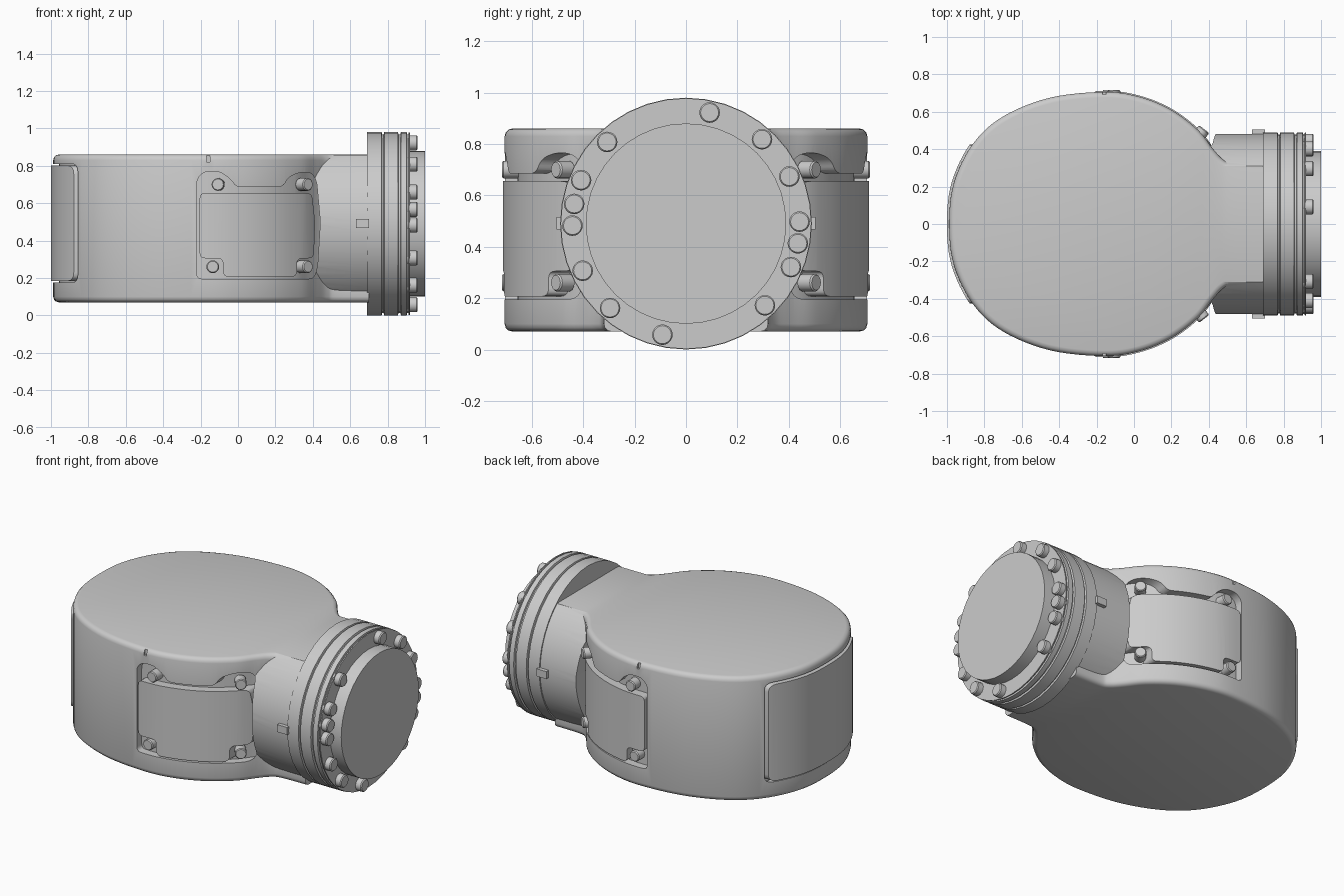
import bpy, bmesh, math
from mathutils import Vector, Matrix

if "Cube" in bpy.data.objects:
    bpy.data.objects.remove(bpy.data.objects["Cube"])

CZ = 0.49  # height of the flange axis


def make(name, verts, faces):
    bm = bmesh.new()
    vs = [bm.verts.new(v) for v in verts]
    for f in faces:
        bm.faces.new([vs[i] for i in f])
    bmesh.ops.recalc_face_normals(bm, faces=bm.faces)
    me = bpy.data.meshes.new(name)
    bm.to_mesh(me)
    bm.free()
    ob = bpy.data.objects.new(name, me)
    bpy.context.collection.objects.link(ob)
    return ob


def loft(name, rings):
    n = len(rings[0])
    verts = [v for r in rings for v in r]
    faces = [(k*n+i, k*n+(i+1) % n, (k+1)*n+(i+1) % n, (k+1)*n+i)
             for k in range(len(rings)-1) for i in range(n)]
    faces += [list(range(n)), list(range(len(verts)-n, len(verts)))]
    return make(name, verts, faces)


def boolean(ob, cutter, op):
    bpy.context.view_layer.objects.active = ob
    m = ob.modifiers.new("cut", 'BOOLEAN')
    m.object, m.operation, m.solver = cutter, op, 'EXACT'
    bpy.ops.object.modifier_apply(modifier=m.name)
    bpy.data.objects.remove(cutter)
    return ob


def smooth(ob, angle=32):
    bpy.ops.object.select_all(action='DESELECT')
    ob.select_set(True)
    bpy.context.view_layer.objects.active = ob
    bpy.ops.object.shade_smooth_by_angle(angle=math.radians(angle))


def rounded(pts, r, n=4):
    out = []
    pts = [Vector(p) for p in pts]
    for i, p in enumerate(pts):
        a, b = pts[i-1]-p, pts[(i+1) % len(pts)]-p
        p0 = p + a.normalized()*min(r, a.length*0.45)
        p1 = p + b.normalized()*min(r, b.length*0.45)
        for k in range(n+1):
            t = k/n
            out.append(p0*(1-t)**2 + p*2*t*(1-t) + p1*t*t)
    return out


def prism(name, pts, axis, a, b):
    def put(p, t):
        return (p[0], t, p[1]) if axis == 'y' else (t, p[0], p[1])
    return loft(name, [[put(p, t) for p in pts] for t in (a, b)])


def box(name, x0, x1, y0, y1, z0, z1):
    return prism(name, [(x0, z0), (x1, z0), (x1, z1), (x0, z1)], 'y', y0, y1)


def lathe(name, prof, seg, cz=CZ):
    # rings revolved about the x axis
    return loft(name, [[(x, r*math.sin(2*math.pi*i/seg), cz+r*math.cos(2*math.pi*i/seg))
                        for i in range(seg)] for x, r in prof])


def bolt(name, pos, direction, r, length):
    prof = [(0, r), (length-0.006, r), (length, r-0.005)]
    ob = lathe(name, prof, 20, 0)
    rot = Vector((1, 0, 0)).rotation_difference(Vector(direction)).to_matrix().to_4x4()
    ob.data.transform(Matrix.Translation(pos) @ rot)
    smooth(ob)


# Plan outline of the housing, half of it, smoothed through a few points
half = [(-0.988, 0), (-0.963, 0.22), (-0.86, 0.43), (-0.70, 0.575), (-0.45, 0.675), (-0.16, 0.706),
        (0.03, 0.68), (0.2, 0.61), (0.34, 0.505), (0.42, 0.405), (0.475, 0.345), (0.53, 0.325), (0.7, 0.32)]
H = [Vector(p) for p in half]
H = [Vector((H[1].x, -H[1].y))] + H + [H[-1] + Vector((0.1, 0))]
curve = []
for i in range(1, len(H)-2):
    p0, p1, p2, p3 = H[i-1:i+3]
    for k in range(6):
        t = k/6
        curve.append(0.5*(2*p1 + (p2-p0)*t + (2*p0-5*p1+4*p2-p3)*t*t + (3*p1-p0-3*p2+p3)*t**3))
curve.append(H[-2])


def outline(off):
    up = []
    for i, p in enumerate(curve):
        a = curve[i-1] if i else Vector((curve[1].x, -curve[1].y))
        b = curve[i+1] if i < len(curve)-1 else p + Vector((0.1, 0))
        t = (b-a).normalized()
        up.append(p + Vector((-t.y, t.x))*off)
    return up + [Vector((p.x, -p.y)) for p in reversed(up[1:])]


def housing(name, layers):
    return loft(name, [[(p.x, p.y, z) for p in outline(o)] for z, o in layers])


def core(off):
    return housing("core", [(-0.3, off), (1.3, off)])


# Main housing with rounded rims, plus round neck clipped flat above and below
body = housing("housing", [(0.07, -0.03), (0.074, -0.015), (0.085, -0.004), (0.10, 0),
                           (0.83, 0), (0.845, -0.004), (0.856, -0.015), (0.86, -0.03)])
neck = lathe("neck", [(0.1, 0.482), (0.7, 0.482)], 64)
boolean(neck, box("clip", 0, 1, -1, 1, 0.0715, 0.8585), 'INTERSECT')
boolean(body, neck, 'UNION')

# Side access covers in recessed pockets, with corner bolts
pocket = [(-0.22, 0.73), (-0.18, 0.77), (-0.10, 0.77), (-0.04, 0.73), (-0.01, 0.685), (0.24, 0.685),
          (0.27, 0.74), (0.33, 0.765), (0.39, 0.765), (0.42, 0.72), (0.44, 0.5), (0.425, 0.26),
          (0.405, 0.195), (-0.22, 0.195)]
cover = [(-0.205, 0.655), (0.395, 0.655), (0.412, 0.5), (0.405, 0.305), (0.315, 0.305), (0.315, 0.207),
         (-0.08, 0.207), (-0.08, 0.305), (-0.205, 0.305)]
for s, side in ((-1, "front"), (1, "back")):
    cut = prism("pocket", rounded(pocket, 0.03), 'y', 0.2*s, s)
    boolean(cut, core(-0.05), 'DIFFERENCE')
    boolean(body, cut, 'DIFFERENCE')
    c = prism(side + "_cover", rounded(cover, 0.03), 'y', 0.2*s, s)
    smooth(boolean(c, core(0.006), 'INTERSECT'))
    for x, y, z, ang in ((-0.105, 0.65, 0.70, 92), (0.335, 0.455, 0.70, 52),
                         (-0.135, 0.65, 0.26, 90), (0.335, 0.455, 0.26, 52)):
        a = math.radians(ang)
        bolt(side + "_cover_bolt", (x, y*s, z), (math.cos(a), math.sin(a)*s, 0), 0.034, 0.066)
    # small rim notch and locating pin on the neck
    boolean(body, box("notch", -0.168, -0.15, 0.693*s, s, 0.82, 1), 'DIFFERENCE')
    box(side + "_pin", 0.63, 0.7, 0.4*s, 0.505*s, 0.468, 0.515)


# Rear panel set in a narrow groove
def rear(name, grow):
    y, z0, z1 = 0.425+grow, 0.185-grow, 0.80+grow
    return prism(name, rounded([(-y, z0), (y, z0), (y, z1), (-y, z1)], 0.045), 'x', -1.2, -0.7)


boolean(body, boolean(rear("groove", 0.01), core(-0.03), 'DIFFERENCE'), 'DIFFERENCE')
smooth(boolean(rear("rear_panel", 0), core(0.012), 'INTERSECT'))
smooth(body)

# Stepped flange and its face disc
R = 0.49
flange = lathe("flange", [(0.69, R), (0.768, R), (0.771, R-0.012), (0.779, R-0.012), (0.782, R), (0.855, R),
                          (0.858, R-0.012), (0.868, R-0.012), (0.871, R), (0.902, R), (0.904, R-0.012),
                          (0.911, R-0.012), (0.913, R-0.002), (0.92, R-0.002), (0.92, 0.39), (1.0, 0.39)], 40)
smooth(flange)

# Flange bolts, repeated by a half turn
for deg in (78, 48, 24.5, 1, -10, -22.5, -46):
    for turn in (0, 180):
        a = math.radians(deg + turn)
        bolt("flange_bolt", (0.9, 0.442*math.cos(a), CZ+0.442*math.sin(a)), (1, 0, 0), 0.04, 0.06)
